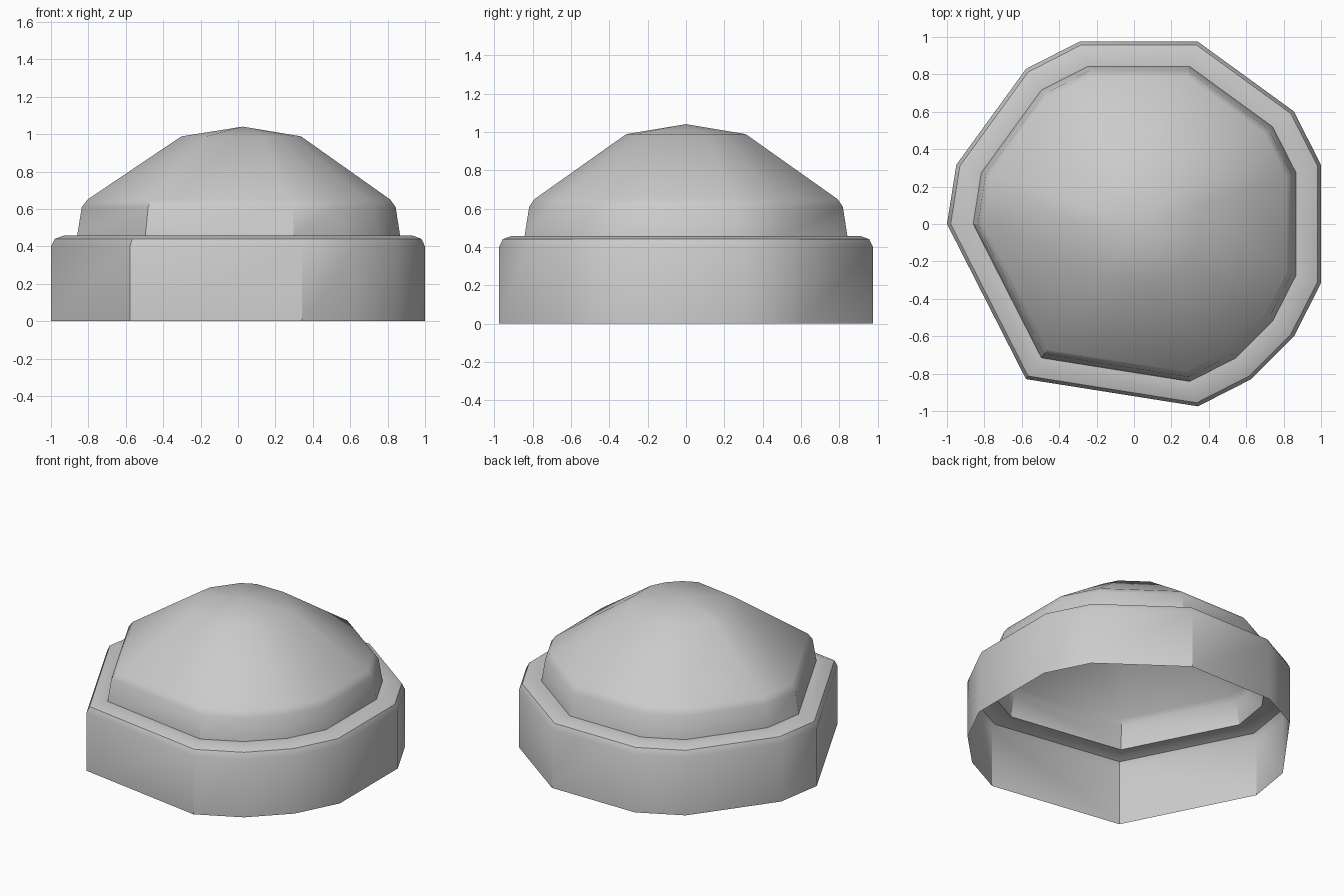
import bpy, bmesh
from math import sin, cos, radians

if "Cube" in bpy.data.objects:
    bpy.data.objects.remove(bpy.data.objects["Cube"])

# Uneven outline: corners kept from a 20-sided circle (degrees)
ANGLES = [-126, -72, -54, -36, -18, 18, 36, 72, 108, 126, 162, 180]
CENTRE_X = 0.025


def loft(name, profile, apex=None):
    """Sweep a (radius, height) profile round the outline as an open shell."""
    bm = bmesh.new()
    rings = [[bm.verts.new((CENTRE_X + r * cos(radians(a)), r * sin(radians(a)), z))
              for a in ANGLES] for r, z in profile]
    n = len(ANGLES)
    for low, high in zip(rings, rings[1:]):
        for i in range(n):
            j = (i + 1) % n
            bm.faces.new((low[i], low[j], high[j], high[i]))
    if apex is not None:
        tip = bm.verts.new((CENTRE_X, 0, apex))
        for i in range(n):
            bm.faces.new((rings[-1][i], rings[-1][(i + 1) % n], tip))
    mesh = bpy.data.meshes.new(name)
    bm.to_mesh(mesh)
    bm.free()
    obj = bpy.data.objects.new(name, mesh)
    bpy.context.collection.objects.link(obj)
    bpy.ops.object.select_all(action='DESELECT')
    obj.select_set(True)
    bpy.context.view_layer.objects.active = obj
    bpy.ops.object.shade_smooth_by_angle(angle=radians(35))
    return obj


# Base wall with a bevelled rim and ledge, open underneath
loft("base_rim", [(1.025, 0), (1.025, 0.40), (1.005, 0.44), (0.955, 0.458), (0.885, 0.458)])

# Faceted dome with a shallow pointed cap
loft("dome", [(0.885, 0.458), (0.86, 0.61), (0.83, 0.65), (0.328, 0.988)], apex=1.04)
